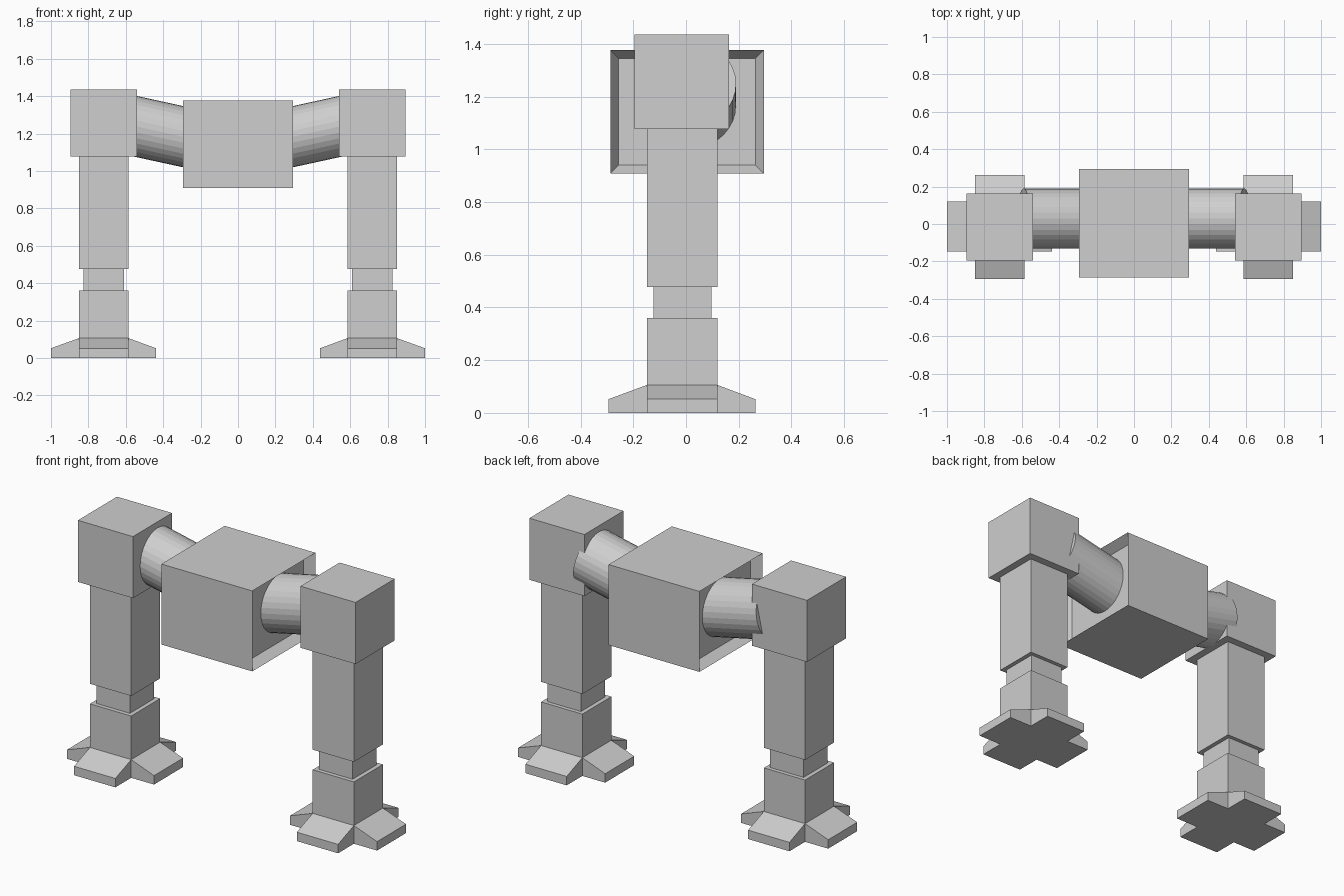
import bpy, bmesh, math
from mathutils import Vector, Matrix

if "Cube" in bpy.data.objects:
    bpy.data.objects.remove(bpy.data.objects["Cube"])

grey = bpy.data.materials.new("light_grey")
grey.diffuse_color = (0.62, 0.62, 0.62, 1)
grey.use_nodes = True
grey.node_tree.nodes["Principled BSDF"].inputs["Base Color"].default_value = grey.diffuse_color


def finish(name, bm):
    bmesh.ops.recalc_face_normals(bm, faces=bm.faces[:])
    mesh = bpy.data.meshes.new(name)
    bm.to_mesh(mesh)
    bm.free()
    mesh.materials.append(grey)
    obj = bpy.data.objects.new(name, mesh)
    bpy.context.collection.objects.link(obj)
    return obj


def add_box(bm, x, y, z):
    size = (x[1] - x[0], y[1] - y[0], z[1] - z[0])
    mid = (sum(x) / 2, sum(y) / 2, sum(z) / 2)
    mat = Matrix.Translation(mid) @ Matrix.Diagonal((*size, 1))
    bmesh.ops.create_cube(bm, size=1, matrix=mat)


def box(name, x, y, z):
    bm = bmesh.new()
    add_box(bm, x, y, z)
    return finish(name, bm)


def prism(name, profile, direction):
    # extrude a closed outline along a vector
    bm = bmesh.new()
    face = bm.faces.new([bm.verts.new(p) for p in profile])
    new = bmesh.ops.extrude_face_region(bm, geom=[face])["geom"]
    bmesh.ops.translate(bm, vec=direction,
                        verts=[v for v in new if isinstance(v, bmesh.types.BMVert)])
    return finish(name, bm)


# central body with a shallow framed recess at each end
bm = bmesh.new()
add_box(bm, (-0.293, 0.293), (-0.287, 0.295), (0.908, 1.377))
bm.normal_update()
ends = [f for f in bm.faces if abs(f.normal.x) > 0.9]
bmesh.ops.inset_individual(bm, faces=ends, thickness=0.045)
for f in ends:
    inward = -0.055 * (1 if f.calc_center_median().x > 0 else -1)
    bmesh.ops.translate(bm, verts=f.verts[:], vec=(inward, 0, 0))
finish("body", bm)

LX, LY = (0.585, 0.851), (-0.148, 0.119)     # leg footprint
X0, X1, Y0, Y1 = 0.438, 1.0, -0.294, 0.263   # toe tips
LOW, HIGH = 0.052, 0.106                     # toe heights

for side, s in (("left", -1), ("right", 1)):
    def span(a, b):
        return tuple(sorted((s * a, s * b)))

    # tilted round arm from the body into the shoulder
    a, b = Vector((s * 0.2, 0.03, 1.163)), Vector((s * 0.59, 0.03, 1.248))
    bm = bmesh.new()
    rot = (b - a).to_track_quat('Z', 'Y').to_matrix().to_4x4()
    bmesh.ops.create_cone(bm, cap_ends=True, segments=32, radius1=0.16, radius2=0.16,
                          depth=(b - a).length,
                          matrix=Matrix.Translation((a + b) / 2) @ rot)
    finish(side + "_arm", bm)

    # shoulder block and stacked leg sections
    box(side + "_shoulder", span(0.54, 0.895), (-0.196, 0.164), (1.077, 1.436))
    box(side + "_leg", span(*LX), LY, (0.477, 1.077))
    box(side + "_ankle_joint", span(0.61, 0.826), (-0.124, 0.096), (0.36, 0.477))
    box(side + "_ankle", span(*LX), LY, (0, 0.36))

    # four sloping toes in a cross
    for name, root, tip in (("inner", LX[0], X0), ("outer", LX[1], X1)):
        outline = [(s * root, LY[0], 0), (s * tip, LY[0], 0),
                   (s * tip, LY[0], LOW), (s * root, LY[0], HIGH)]
        prism(f"{side}_{name}_toe", outline, (0, LY[1] - LY[0], 0))
    for name, root, tip in (("front", LY[0], Y0), ("back", LY[1], Y1)):
        x = span(*LX)
        outline = [(x[0], root, 0), (x[0], tip, 0), (x[0], tip, LOW), (x[0], root, HIGH)]
        prism(f"{side}_{name}_toe", outline, (x[1] - x[0], 0, 0))
